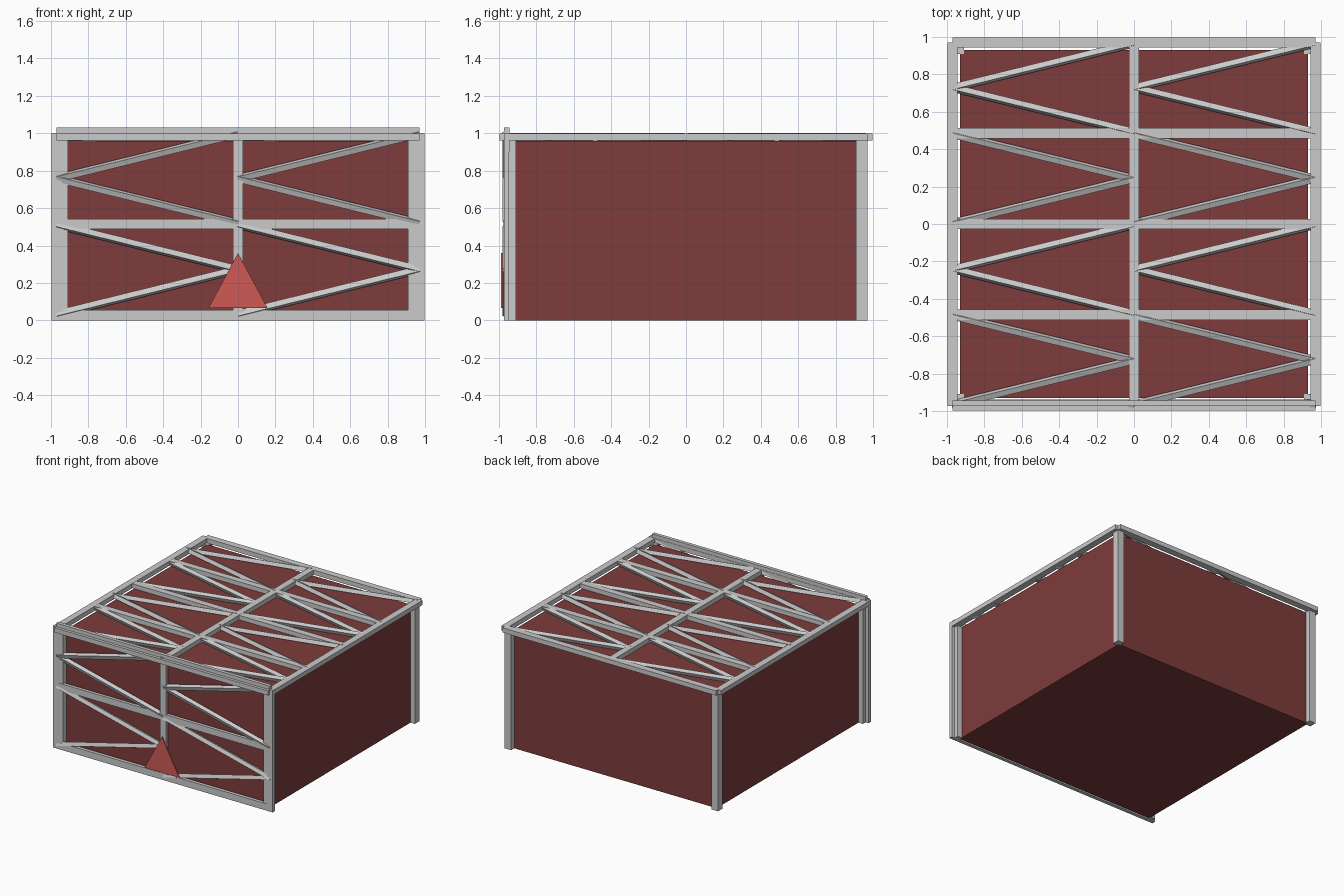
import bpy, bmesh
from math import radians
from mathutils import Matrix, Vector

if "Cube" in bpy.data.objects:
    bpy.data.objects.remove(bpy.data.objects["Cube"])


def material(name, rgb):
    m = bpy.data.materials.new(name)
    m.diffuse_color = (*rgb, 1)
    m.use_nodes = True
    m.node_tree.nodes["Principled BSDF"].inputs["Base Color"].default_value = m.diffuse_color
    return m


def finish(name, bm, mat=None):
    me = bpy.data.meshes.new(name)
    bm.to_mesh(me)
    bm.free()
    ob = bpy.data.objects.new(name, me)
    bpy.context.collection.objects.link(ob)
    if mat:
        me.materials.append(mat)
    return ob


def add_box(bm, lo, hi):
    lo, hi = Vector(lo), Vector(hi)
    m = Matrix.Translation((lo + hi) / 2) @ Matrix.Diagonal((*(hi - lo), 1))
    bmesh.ops.create_cube(bm, size=1, matrix=m)


def add_brace(bm, a, b, size, twist):
    # square bar from a to b, twisted about its own length
    a, b = Vector((*a, 0)), Vector((*b, 0))
    d = b - a
    m = (Matrix.Translation((a + b) / 2) @ d.to_track_quat('X', 'Z').to_matrix().to_4x4()
         @ Matrix.Rotation(radians(twist), 4, 'X') @ Matrix.Diagonal((d.length, size, size, 1)))
    bmesh.ops.create_cube(bm, size=1, matrix=m)


R, W = 0.97, 0.0275


def truss(name, bays, bay, half, start, twist, placement):
    # flat frame in the XY plane, rows of zigzag braces between the rails
    top = -R + bays * bay
    bm = bmesh.new()
    for x in (-R, 0, R):
        add_box(bm, (x - W, start, -half), (x + W, top, half))
    finish(name + "_long_beams", bm).matrix_world = placement
    bm = bmesh.new()
    for i in range(bays + 1):
        y = -R + i * bay
        # inner rails sit a hair inside the long beams to avoid coplanar faces
        h = half if i in (0, bays) else half - 0.001
        add_box(bm, (-R, y - W, -h), (R, y + W, h))
    finish(name + "_cross_rails", bm).matrix_world = placement
    bm = bmesh.new()
    for i in range(bays):
        lo = -R + i * bay + 0.005
        hi = lo + bay - 0.01
        for left in (-R, 0):
            base, apex = (left, left + R) if i % 2 == 0 else (left + R, left)
            # both braces of a V lean the same way
            for y in (lo, hi):
                add_brace(bm, (base, y), (apex, (lo + hi) / 2), 0.032, twist)
    finish(name + "_diagonal_braces", bm).matrix_world = placement


dark_red = material("dark_red", (0.209, 0.045, 0.045))
bright_red = material("bright_red", (0.624, 0.102, 0.089))

# closed body
bm = bmesh.new()
add_box(bm, (-0.93, -0.93, 0), (0.93, 0.93, 0.96))
finish("body", bm, dark_red)

# corner posts
for sx, nx in ((-1, "left"), (1, "right")):
    for sy, ny in ((-1, "front"), (1, "back")):
        bm = bmesh.new()
        x, y = sx * 0.94, sy * 0.94
        add_box(bm, (x - 0.03, y - 0.03, 0), (x + 0.03, y + 0.03, 0.965))
        finish(f"{ny}_{nx}_post", bm)

# roof frame lying flat, front frame turned upright
truss("roof", 4, 0.485, 0.019, -R, 25, Matrix.Translation((0, 0, 0.981)))
truss("front", 2, 0.4875, 0.0145, -0.9975, -22,
      Matrix.Translation((0, -0.9595, 0.9975)) @ Matrix.Rotation(radians(90), 4, 'X'))

# triangular marker on the front
bm = bmesh.new()
f = bm.faces.new([bm.verts.new(p) for p in
                  ((-0.158, -0.988, 0.065), (0.158, -0.988, 0.065), (0, -0.988, 0.36))])
ext = bmesh.ops.extrude_face_region(bm, geom=[f], use_keep_orig=True)
bmesh.ops.translate(bm, vec=(0, 0.008, 0),
                    verts=[v for v in ext["geom"] if isinstance(v, bmesh.types.BMVert)])
bmesh.ops.recalc_face_normals(bm, faces=bm.faces)
finish("front_marker", bm, bright_red)
